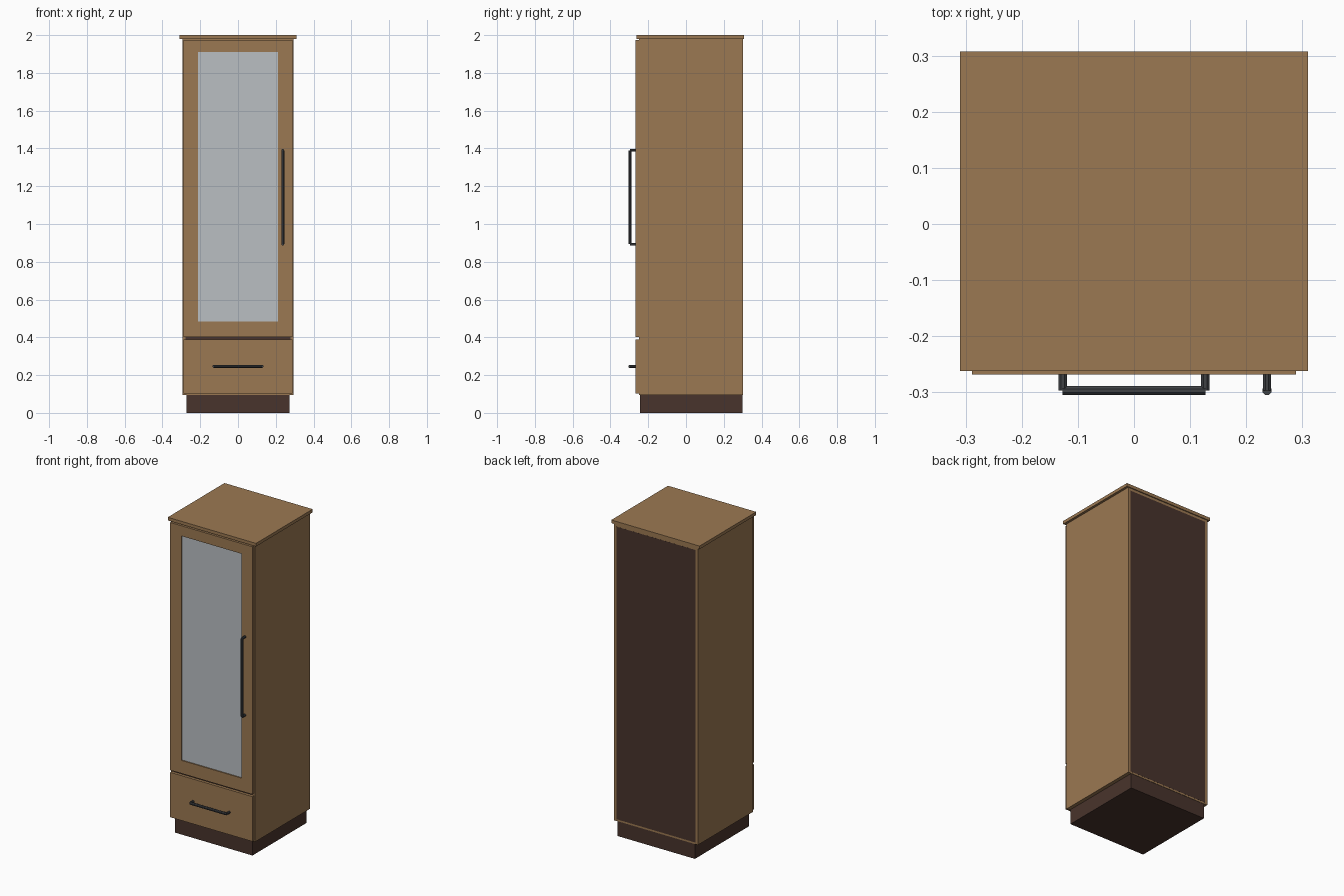
import bpy, math
from mathutils import Vector

if "Cube" in bpy.data.objects:
    bpy.data.objects.remove(bpy.data.objects["Cube"])


def material(name, rgb):
    m = bpy.data.materials.new(name)
    m.diffuse_color = (*rgb, 1)
    m.use_nodes = True
    m.node_tree.nodes["Principled BSDF"].inputs["Base Color"].default_value = m.diffuse_color
    return m


WOOD = material("oak_wood", (0.33, 0.19, 0.085))
DARK = material("dark_brown", (0.066, 0.034, 0.025))
METAL = material("dark_metal", (0.05, 0.054, 0.06))
GLASS = material("pale_glass", (0.49, 0.52, 0.545))


def finish(ob, name, mat):
    ob.name = name
    ob.data.materials.append(mat)
    return ob


def box(name, mat, x0, x1, y0, y1, z0, z1):
    bpy.ops.mesh.primitive_cube_add(size=1)
    ob = finish(bpy.context.object, name, mat)
    for v in ob.data.vertices:
        v.co = ((x0 + x1) / 2 + v.co.x * (x1 - x0),
                (y0 + y1) / 2 + v.co.y * (y1 - y0),
                (z0 + z1) / 2 + v.co.z * (z1 - z0))
    return ob


def rod(name, a, b, r=0.0085):
    a, b = Vector(a), Vector(b)
    bpy.ops.mesh.primitive_cylinder_add(vertices=8, radius=r, depth=(b - a).length)
    ob = finish(bpy.context.object, name, METAL)
    turn = (b - a).to_track_quat('Z', 'Y').to_matrix()
    mid = (a + b) / 2
    for v in ob.data.vertices:
        p = v.co.copy()
        # turn half a step so that the flats face outward
        c, s = math.cos(math.pi / 8), math.sin(math.pi / 8)
        p = Vector((p.x * c - p.y * s, p.x * s + p.y * c, p.z))
        v.co = turn @ p + mid
    return ob


def handle(name, a, b):
    """Bar with a post at each end reaching the front face."""
    rod(name + "_bar", a, b)
    for i, p in enumerate((a, b)):
        rod(f"{name}_post_{i + 1}", p, (p[0], -0.262, p[2]), 0.008)


# Plinth and carcass
box("plinth", DARK, -0.272, 0.272, -0.243, 0.299, 0, 0.1)
for side, x0, x1 in (("left", -0.295, -0.278), ("right", 0.278, 0.295)):
    box(side + "_side_panel", WOOD, x0, x1, -0.25, 0.302, 0.095, 1.98)
box("bottom_board", WOOD, -0.278, 0.278, -0.25, 0.301, 0.095, 0.113)
box("upper_board", WOOD, -0.278, 0.278, -0.25, 0.301, 1.962, 1.98)
box("back_panel", DARK, -0.278, 0.278, 0.294, 0.3015, 0.106, 1.964)
box("divider_rail", DARK, -0.278, 0.278, -0.249, 0.294, 0.384, 0.406)
box("top_slab", WOOD, -0.31, 0.31, -0.262, 0.307, 1.98, 2.0)

# Drawer front
box("drawer_front", WOOD, -0.289, 0.289, -0.268, -0.25, 0.103, 0.388)

# Door frame with glass pane
for side, x0, x1 in (("left", -0.289, -0.211), ("right", 0.211, 0.289)):
    box(side + "_door_stile", WOOD, x0, x1, -0.268, -0.25, 0.402, 1.975)
box("door_bottom_rail", WOOD, -0.211, 0.211, -0.268, -0.25, 0.402, 0.485)
box("door_top_rail", WOOD, -0.211, 0.211, -0.268, -0.25, 1.91, 1.975)
box("glass_pane", GLASS, -0.211, 0.211, -0.261, -0.255, 0.485, 1.91)

# Handles
handle("door_handle", (0.237, -0.297, 0.893), (0.237, -0.297, 1.39))
handle("drawer_handle", (-0.127, -0.297, 0.246), (0.127, -0.297, 0.246))
